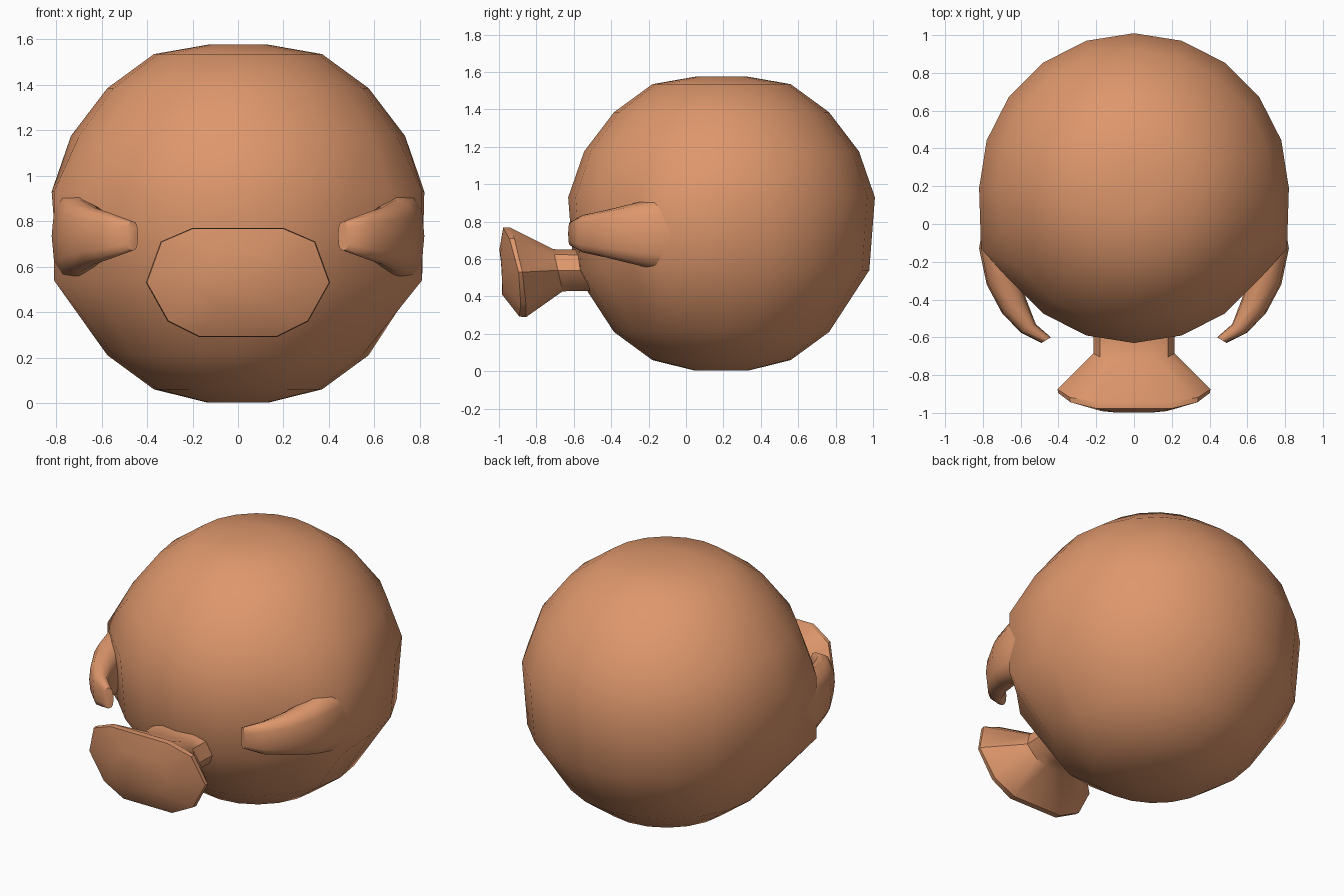
import bpy, bmesh, math

if "Cube" in bpy.data.objects:
    bpy.data.objects.remove(bpy.data.objects["Cube"])

clay = bpy.data.materials.new("warm clay")
clay.diffuse_color = (0.73, 0.31, 0.15, 1)
clay.use_nodes = True
clay.node_tree.nodes["Principled BSDF"].inputs["Base Color"].default_value = clay.diffuse_color


def loft(name, rings, angle):
    """Skin a list of equal-length point rings and cap both ends."""
    bm = bmesh.new()
    loops = [[bm.verts.new(p) for p in ring] for ring in rings]
    n = len(loops[0])
    for a, b in zip(loops, loops[1:]):
        for i in range(n):
            j = (i + 1) % n
            bm.faces.new((a[i], a[j], b[j], b[i]))
    bm.faces.new(loops[0])
    bm.faces.new(loops[-1])
    bmesh.ops.recalc_face_normals(bm, faces=bm.faces)
    mesh = bpy.data.meshes.new(name)
    bm.to_mesh(mesh)
    bm.free()
    mesh.materials.append(clay)
    ob = bpy.data.objects.new(name, mesh)
    bpy.context.collection.objects.link(ob)
    bpy.ops.object.select_all(action='DESELECT')
    ob.select_set(True)
    bpy.context.view_layer.objects.active = ob
    bpy.ops.object.shade_smooth_by_angle(angle=math.radians(angle))
    return ob


# Round body: 20-sided revolved profile, shoulders pulled out to meet the arms
profile = [(0.14, 0.003), (0.37, 0.06), (0.575, 0.21), (0.79, 0.54), (0.82, 0.93),
           (0.735, 1.175), (0.575, 1.385), (0.37, 1.535), (0.13, 1.577)]
rings = []
for r, z in profile:
    ring = []
    for k in range(20):
        a = math.tau * k / 20
        x, y = r * math.sin(a), 0.19 - r * math.cos(a)
        if k in (4, 16) and 0.5 < z < 1.0:      # shoulder
            x, y = math.copysign(0.81, x), -0.13
        ring.append((x, y, z))
    rings.append(ring)
loft("body", rings, 60)

# Curved tapering arms: outer point, inner point, half height
sections = [((0.79, 0.05), (0.60, 0.05), 0.20),
            ((0.82, -0.13), (0.60, -0.16), 0.195),
            ((0.78, -0.32), (0.61, -0.26), 0.16),
            ((0.70, -0.47), (0.57, -0.40), 0.125),
            ((0.60, -0.575), (0.52, -0.53), 0.10),
            ((0.49, -0.63), (0.44, -0.60), 0.065)]
rings = []
for (ox, oy), (ix, iy), h in sections:
    ring = []
    for k in range(12):
        a = math.tau * k / 12
        c, s = math.cos(a), math.sin(a)
        u = math.copysign(abs(c) ** 0.7, c) / 2 + 0.5
        v = math.copysign(abs(s) ** 0.8, s)
        ring.append((ix + (ox - ix) * u, iy + (oy - iy) * u, 0.735 + h * v))
    rings.append(ring)
arms = loft("arms", rings, 60)
arms.modifiers.new("mirror", 'MIRROR').use_axis[0] = True

# Trumpet snout: ten-sided outline, narrow neck flaring to a domed mouth disc
half = [(0.20, 0.77), (0.34, 0.71), (0.405, 0.53), (0.31, 0.36), (0.17, 0.29)]
outline = half + [(-x, z) for x, z in reversed(half)]


def snout_ring(sx, sz, zc, y_top, y_bottom, y_side=0.0):
    ring = []
    for x, z in outline:
        t = (z - 0.29) / 0.48
        y = y_bottom + (y_top - y_bottom) * t + y_side * (abs(x) / 0.405) ** 2
        ring.append((x * sx, y, zc + (z - 0.53) * sz))
    return ring


loft("snout", [snout_ring(0.56, 0.46, 0.54, -0.48, -0.45),
               snout_ring(0.53, 0.46, 0.54, -0.62, -0.60),
               snout_ring(0.53, 0.47, 0.54, -0.71, -0.66),
               snout_ring(1, 1, 0.53, -0.95, -0.86, 0.03),
               snout_ring(0.99, 0.99, 0.53, -0.99, -0.90, 0.05),
               snout_ring(0.5, 0.5, 0.53, -1.0, -0.985, 0.01)], 35)
